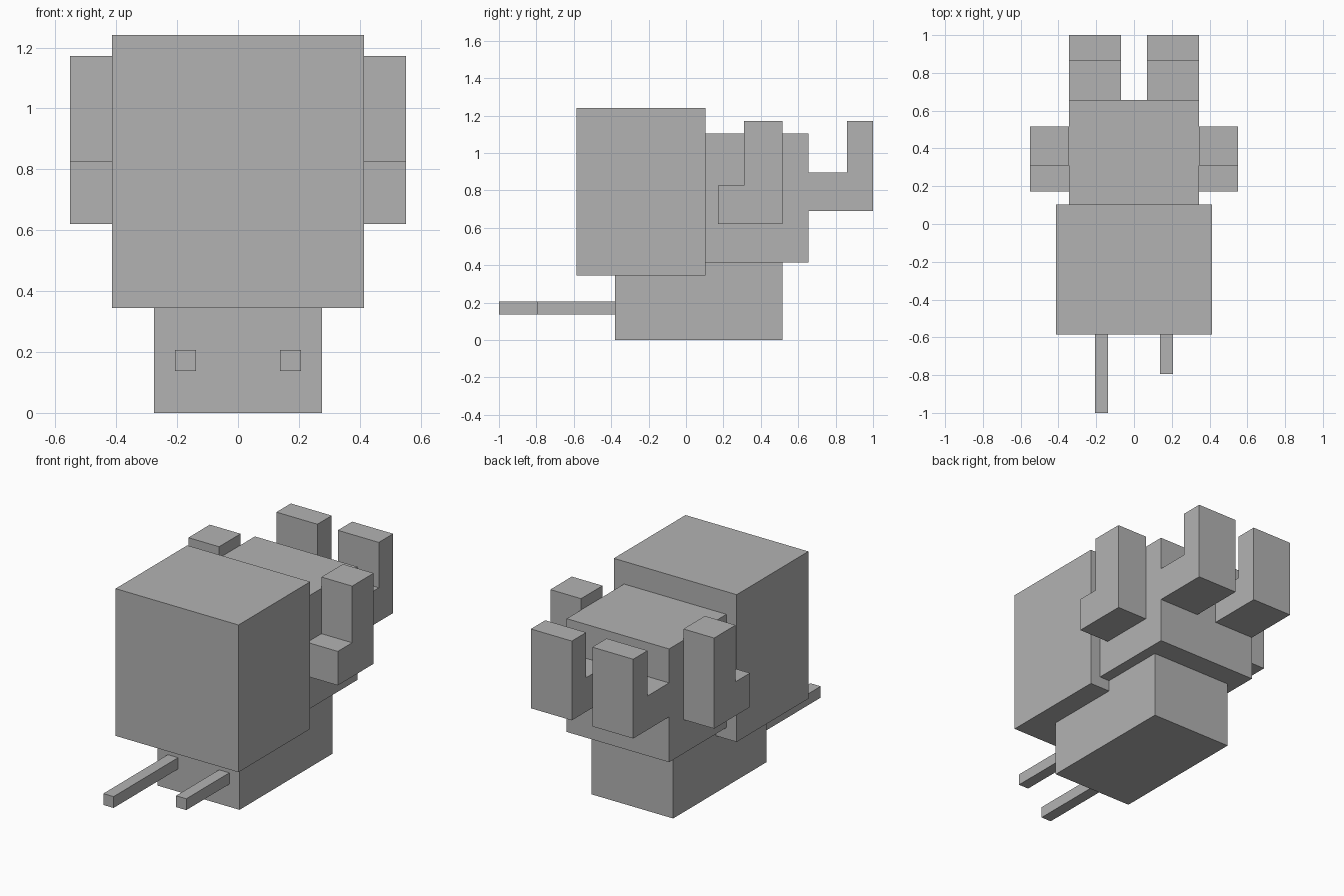
import bpy
import bmesh

if "Cube" in bpy.data.objects:
    bpy.data.objects.remove(bpy.data.objects["Cube"], do_unlink=True)

U = 2 / 29  # size of one block unit

# Single grey material
grey = bpy.data.materials.new("plain grey")
grey.use_nodes = True
colour = (0.45, 0.45, 0.45, 1)
grey.diffuse_color = colour
grey.node_tree.nodes["Principled BSDF"].inputs["Base Color"].default_value = colour


def extrude_profile(name, profile, x0, x1):
    """Extrude a (y, z) outline from x0 to x1, all in block units."""
    bm = bmesh.new()
    face = bm.faces.new([bm.verts.new((x0 * U, y * U, z * U)) for y, z in profile])
    new = bmesh.ops.extrude_face_region(bm, geom=[face])["geom"]
    moved = [g for g in new if isinstance(g, bmesh.types.BMVert)]
    bmesh.ops.translate(bm, verts=moved, vec=((x1 - x0) * U, 0, 0))
    bmesh.ops.recalc_face_normals(bm, faces=bm.faces)
    mesh = bpy.data.meshes.new(name)
    bm.to_mesh(mesh)
    bm.free()
    mesh.materials.append(grey)
    obj = bpy.data.objects.new(name, mesh)
    bpy.context.collection.objects.link(obj)
    return obj


def box(name, x0, x1, y0, y1, z0, z1):
    return extrude_profile(name, [(y0, z0), (y1, z0), (y1, z1), (y0, z1)], x0, x1)


def hook(name, x0, x1, y0, y1, step_y, z0, step_z, z1):
    """L-shaped arm: a low arm in front with a raised block behind."""
    outline = [(y0, z0), (y1, z0), (y1, z1), (step_y, z1), (step_y, step_z), (y0, step_z)]
    return extrude_profile(name, outline, x0, x1)


# Main blocks
box("head", -6, 6, -8.5, 1.5, 5, 18)
box("body", -5, 5, 1.5, 9.5, 6, 16)
box("base", -4, 4, -5.5, 7.5, 0, 6)

# Upturned arms on both sides and at the back
for label, s in (("left", 1), ("right", -1)):
    hook(label + "_side_arm", 5 * s, 8 * s, 2.5, 7.5, 4.5, 9, 12, 17)
    hook(label + "_back_arm", 1 * s, 5 * s, 9.5, 14.5, 12.5, 10, 13, 17)

# Front prongs of different length
box("left_prong", 2, 3, -11.5, -5.5, 2, 3)
box("right_prong", -3, -2, -14.5, -5.5, 2, 3)
